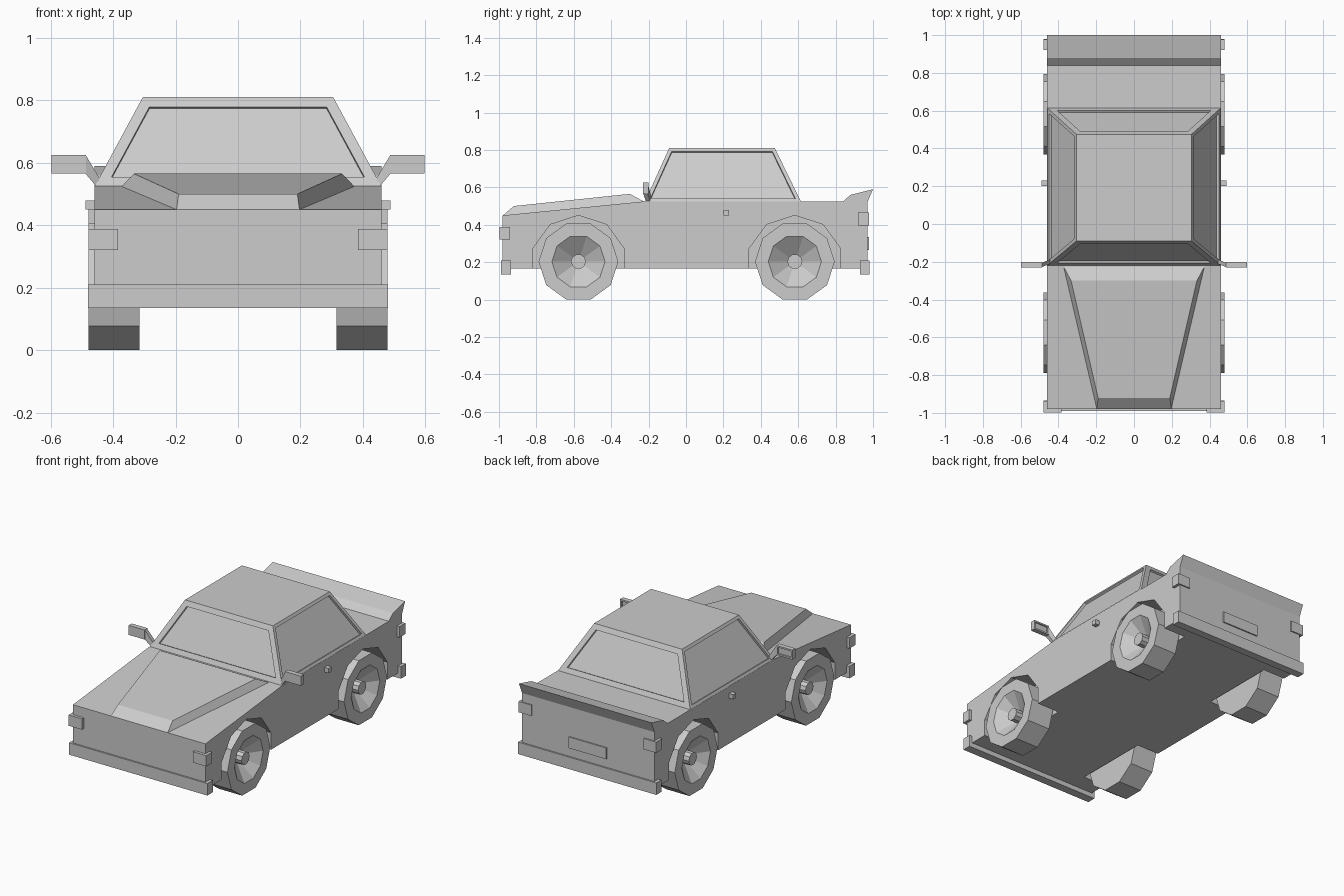
import bpy, bmesh, math
from mathutils import Vector

if "Cube" in bpy.data.objects:
    bpy.data.objects.remove(bpy.data.objects["Cube"])

grey = bpy.data.materials.new("light grey")
grey.diffuse_color = (0.604, 0.604, 0.604, 1)
grey.use_nodes = True
grey.node_tree.nodes["Principled BSDF"].inputs["Base Color"].default_value = grey.diffuse_color


def finish(bm, name):
    bmesh.ops.recalc_face_normals(bm, faces=bm.faces)
    me = bpy.data.meshes.new(name)
    bm.to_mesh(me)
    bm.free()
    me.materials.append(grey)
    ob = bpy.data.objects.new(name, me)
    bpy.context.collection.objects.link(ob)
    return ob


def loft(name, rings, caps=True):
    """Join matching rings of points with quads and optional end caps."""
    bm = bmesh.new()
    vs = [[bm.verts.new(p) for p in r] for r in rings]
    n = len(vs[0])
    for a, b in zip(vs, vs[1:]):
        for i in range(n):
            j = (i + 1) % n
            bm.faces.new((a[i], a[j], b[j], b[i]))
    if caps:
        bm.faces.new(vs[0])
        bm.faces.new(vs[-1])
    return finish(bm, name)


def box(name, x, y, z):
    return loft(name, [[(x[0], y[0], h), (x[1], y[0], h), (x[1], y[1], h), (x[0], y[1], h)] for h in z])


def side_box(name, s, x, y, z):
    return box(name, sorted((s * x[0], s * x[1])), y, z)


def ring(x, y, z, r, turn=0):
    """Ten-sided ring across the x axis."""
    return [(x, y + r * math.cos(math.radians(turn + 36 * i)),
             z + r * math.sin(math.radians(turn + 36 * i))) for i in range(10)]


def inset(ob, pick, thickness, depth):
    """Sink a panel into the faces chosen by normal."""
    bm = bmesh.new()
    bm.from_mesh(ob.data)
    bm.normal_update()
    faces = [f for f in bm.faces if pick(f.normal)]
    bmesh.ops.inset_individual(bm, faces=faces, thickness=thickness, depth=0, use_even_offset=True)
    bmesh.ops.inset_individual(bm, faces=faces, thickness=0.0005, depth=-depth, use_even_offset=True)
    bm.to_mesh(ob.data)
    bm.free()


# Body with rear spoiler lip
profile = [(-0.98, 0.165), (-0.98, 0.45), (-0.22, 0.525), (0.84, 0.525),
           (0.88, 0.56), (1.0, 0.59), (0.97, 0.52), (0.97, 0.165)]
body = loft("body", [[(x, y, z) for y, z in profile] for x in (-0.46, 0.46)])

# Wheel arches
axles = (-0.575, 0.582)
for s in (-1, 1):
    for y in axles:
        cutter = loft("arch_cutter", [ring(s * x, y, 0.193, 0.257, 18) for x in (0.305, 0.6)])
        cutter.hide_render = True
        mod = body.modifiers.new("arch", 'BOOLEAN')
        mod.operation = 'DIFFERENCE'
        mod.solver = 'EXACT'
        mod.object = cutter
        bpy.context.view_layer.objects.active = body
        bpy.ops.object.modifier_apply(modifier=mod.name)
        bpy.data.objects.remove(cutter)

# Cabin with sunken windows
cabin = loft("cabin", [
    [(-0.46, -0.22, 0.523), (0.46, -0.22, 0.523), (0.46, 0.615, 0.523), (-0.46, 0.615, 0.523)],
    [(-0.305, -0.09, 0.81), (0.305, -0.09, 0.81), (0.305, 0.475, 0.81), (-0.305, 0.475, 0.81)]])
inset(cabin, lambda n: abs(n.y) > 0.5, 0.034, 0.012)
inset(cabin, lambda n: abs(n.x) > 0.7 and abs(n.y) < 0.02 and n.z > 0.2, 0.02, 0.014)

# Raised bonnet bulge
loft("bonnet_bulge", [
    [(-0.197, -0.98, 0.449), (0.197, -0.98, 0.449), (0.373, -0.225, 0.524), (-0.373, -0.225, 0.524)],
    [(-0.19, -0.92, 0.50), (0.19, -0.92, 0.50), (0.333, -0.30, 0.565), (-0.333, -0.30, 0.565)]])

# Bumpers and number plate
box("front_bumper", (-0.48, 0.48), (-0.99, -0.935), (0.135, 0.21))
box("rear_bumper", (-0.48, 0.48), (0.93, 0.98), (0.135, 0.21))
box("rear_plate", (-0.13, 0.13), (0.96, 0.978), (0.265, 0.335))

for s, side in ((-1, "left"), (1, "right")):
    # Lights and door handle
    side_box(side + "_headlight", s, (0.385, 0.478), (-0.998, -0.94), (0.32, 0.388))
    side_box(side + "_taillight", s, (0.39, 0.478), (0.92, 0.978), (0.397, 0.465))
    side_box(side + "_door_handle", s, (0.45, 0.489), (0.2, 0.23), (0.45, 0.48))

    # Door mirror: head with sunken glass, and arm
    head = side_box(side + "_mirror", s, (0.487, 0.598), (-0.23, -0.2), (0.565, 0.625))
    inset(head, lambda n: n.y > 0.9, 0.01, 0.008)
    arm = [(0.488, 0.565), (0.488, 0.625), (0.443, 0.55), (0.452, 0.522)]
    loft(side + "_mirror_arm", [[(s * x, y + (0.488 - x) * 0.4, z) for x, z in arm] for y in (-0.228, -0.205)])

    # Wheels: tyre, dished rim and raised hub
    for y, end in zip(axles, ("front", "rear")):
        steps = [(0.315, 0.213), (0.478, 0.213), (0.478, 0.142), (0.405, 0.115),
                 (0.405, 0.04), (0.455, 0.04)]
        steps = [p for p in steps if p != (0.405, 0.115)]
        loft(f"{end}_{side}_wheel", [ring(s * x, y, 0.203, r) for x, r in steps])
